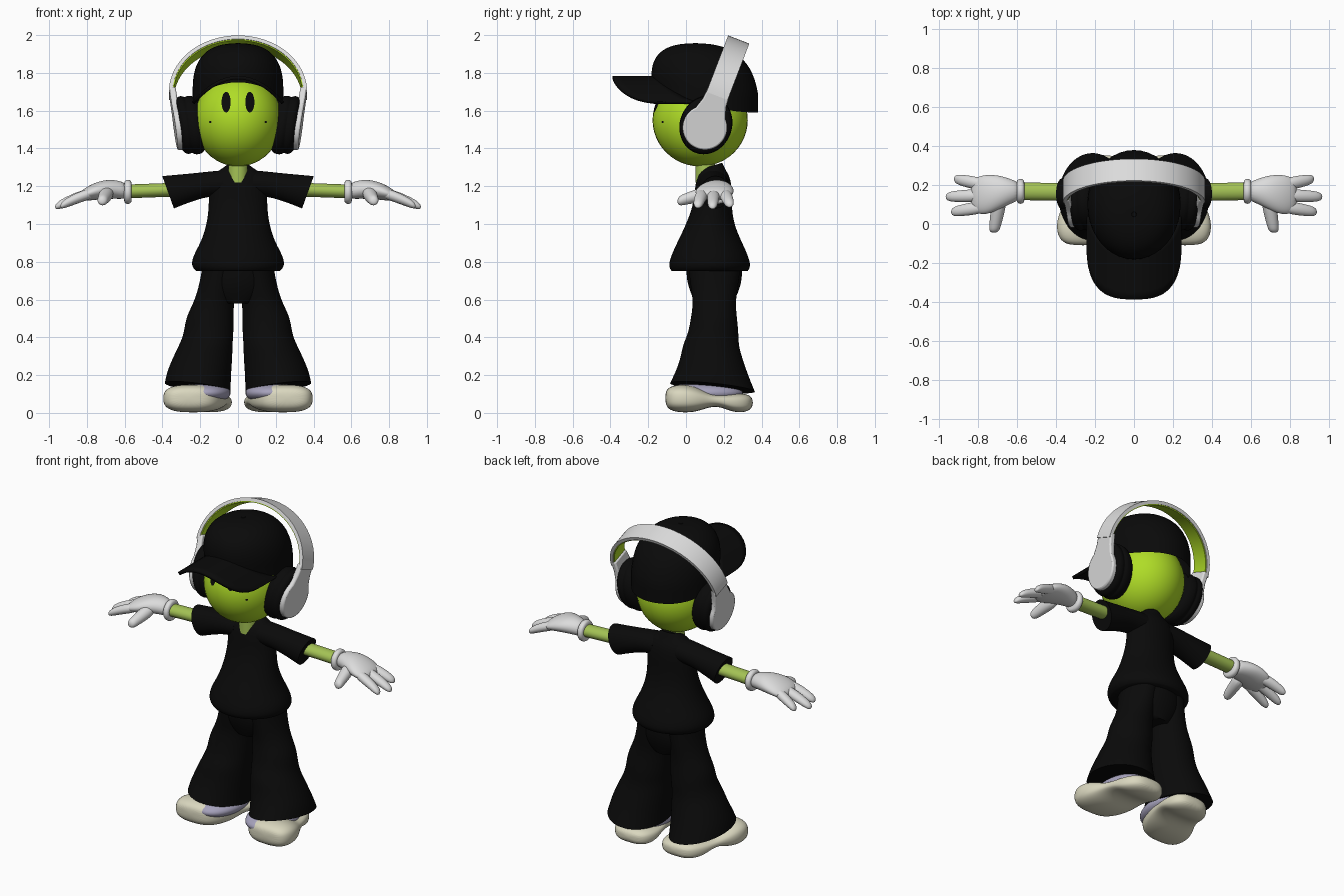
import bpy, bmesh, math
from math import sin, cos, pi, radians

if "Cube" in bpy.data.objects:
    bpy.data.objects.remove(bpy.data.objects["Cube"])


def material(name, rgb):
    m = bpy.data.materials.new(name)
    m.use_nodes = True
    m.diffuse_color = (*rgb, 1)
    m.node_tree.nodes["Principled BSDF"].inputs["Base Color"].default_value = (*rgb, 1)
    return m


BLACK = material("black cloth", (.003, .003, .003))
LIME = material("lime", (.43, .72, .02))
SKIN = material("olive skin", (.37, .54, .09))
WHITE = material("white glove", (.72, .72, .72))
CREAM = material("cream sole", (.7, .68, .52))
LAVENDER = material("lavender shoe", (.38, .36, .5))
SIDES = (("left", 1), ("right", -1))


def finish(name, bm, mat, sub=0, smooth=True, angle=45):
    bmesh.ops.recalc_face_normals(bm, faces=bm.faces)
    me = bpy.data.meshes.new(name)
    bm.to_mesh(me)
    bm.free()
    ob = bpy.data.objects.new(name, me)
    bpy.context.collection.objects.link(ob)
    me.materials.append(mat)
    if smooth:
        bpy.ops.object.select_all(action="DESELECT")
        ob.select_set(True)
        bpy.context.view_layer.objects.active = ob
        bpy.ops.object.shade_smooth_by_angle(angle=radians(angle))
    if sub:
        mod = ob.modifiers.new("smooth", "SUBSURF")
        mod.levels = mod.render_levels = sub
    return ob


def bridge(bm, rings, closed=True):
    n = len(rings[0])
    for r, q in zip(rings, rings[1:]):
        for i in range(n if closed else n - 1):
            j = (i + 1) % n
            bm.faces.new((r[i], r[j], q[j], q[i]))


def tube(name, axis, stations, mat, s=1, power=2, rounded=False, xf=None, segs=20):
    """Loft of ellipses; station = (position, centre a, centre b, radius a, radius b, shear a, shear b)."""
    bm = bmesh.new()
    crease = bm.edges.layers.float.new("crease_edge")
    rings = []
    for st in stations:
        p, ca, cb, ra, rb, sa, sb = (tuple(st) + (0, 0))[:7]
        ring = []
        for i in range(segs):
            t = 2 * pi * i / segs
            c, d = cos(t), sin(t)
            a = ra * math.copysign(abs(c) ** (2 / power), c)
            b = rb * math.copysign(abs(d) ** (2 / power), d)
            k = p + sa * a + sb * b
            co = {"x": (k, ca + a, cb + b), "y": (ca + a, k, cb + b), "z": (ca + a, cb + b, k)}[axis]
            x, y, z = xf(*co) if xf else co
            ring.append(bm.verts.new((x * s, y, z)))
        rings.append(ring)
    bridge(bm, rings)
    for ring in (rings[0], rings[-1]):
        cap = bm.faces.new(ring)
        if not rounded:
            for e in cap.edges:
                e[crease] = 1
    return finish(name, bm, mat, 2, angle=180 if rounded else 60)


def ellipsoid(name, centre, radii, mat):
    bm = bmesh.new()
    bmesh.ops.create_uvsphere(bm, u_segments=40, v_segments=24, radius=1)
    for v in bm.verts:
        v.co = [c + r * k for c, r, k in zip(centre, radii, v.co)]
    return finish(name, bm, mat)


# Head with painted eyes and freckles
HC, HR = (0, .075, 1.55), (.232, .252, .245)
ellipsoid("head", HC, HR, LIME)


def face_mark(name, cx, cz, rx, rz):
    bm = bmesh.new()
    rings = []
    for f in (.05, .5, 1):
        ring = []
        for i in range(20):
            x, z = cx + f * rx * cos(pi * i / 10), cz + f * rz * sin(pi * i / 10)
            d = 1 - (x / HR[0]) ** 2 - ((z - HC[2]) / HR[2]) ** 2
            ring.append(bm.verts.new((x, HC[1] - HR[1] * math.sqrt(d) - .004, z)))
        rings.append(ring)
    bridge(bm, rings)
    bm.faces.new(rings[0])
    finish(name, bm, BLACK)


for side, s in SIDES:
    face_mark(side + "_eye", s * .063, 1.645, .024, .055)
    face_mark(side + "_freckle", s * .147, 1.54, .006, .006)

# Cap crown: a boxy dome whose lower edge rises at the forehead
bm = bmesh.new()
rings = []
for k in range(17):
    t = k / 16 * .995
    ring = []
    for i in range(40):
        a = 2 * pi * i / 40
        f = -sin(a)
        low = 1.63 + .08 * f + .04 * f * f
        z = low + (1.955 - low) * sin(t * pi / 2)
        h = max(0, (z - 1.7) / .256)
        r = (1 - h ** 2.6) ** (1 / 2.6)
        ring.append(bm.verts.new((.24 * r * cos(a), .105 + .275 * r * sin(a) - .055 * h, z)))
    rings.append(ring)
bridge(bm, rings)
bm.faces.new(rings[-1])
finish("cap_crown", bm, BLACK)
tube("cap_button", "z", [(1.94, 0, .05, .02, .02), (1.958, 0, .05, .012, .012)], BLACK)

# Cap brim, arched down at the sides
bm = bmesh.new()
rows = []
for i in range(25):
    u = sin(pi / 2 * (i / 12 - 1))
    base = .09 - .23 * math.sqrt(max(0, 1 - u * u))
    tip = -.09 - .298 * max(0, 1 - abs(u) ** 2.8) ** (1 / 2.8)
    rows.append([bm.verts.new((.238 * u, base + (tip - base) * v / 6, 1.775 - .135 * u * u))
                 for v in range(7)])
bridge(bm, rows, closed=False)
brim = finish("cap_brim", bm, BLACK)
solid = brim.modifiers.new("thickness", "SOLIDIFY")
solid.thickness, solid.offset = .018, 0

# Headphones, built in a frame leaning backwards
LEAN = radians(21)


def lean(x, v, h):
    return (x, .1 + v * cos(LEAN) + h * sin(LEAN), 1.51 - v * sin(LEAN) + h * cos(LEAN))


def strap(name, outer, inner, half, mat):
    bm = bmesh.new()
    rings = []
    for i in range(41):
        a = pi * i / 40
        rings.append([bm.verts.new(lean((.366 - o) * cos(a), v, .18 + (.32 - o) * sin(a)))
                      for o, v in ((outer, -half), (outer, half), (inner, half), (inner, -half))])
    bridge(bm, rings)
    for r in (rings[0], rings[-1]):
        bm.faces.new(r)
    finish(name, bm, mat)


strap("headband", 0, .02, .06, WHITE)
strap("headband_lining", .018, .026, .055, LIME)

edge = [(.06, .21), (.066, .14)]
edge += [(.118 * cos(radians(a)), .118 * sin(radians(a))) for a in range(45, -91, -9)]
edge += [(-v, h) for v, h in reversed(edge[:-1])]
for side, s in SIDES:
    bm = bmesh.new()
    rings = []
    for depth in (0, .035):
        ring = []
        for v, h in edge:
            x, y, z = lean(.336 + .14 * h - depth, v, h)
            ring.append(bm.verts.new((x * s, y, z)))
        rings.append(ring)
    bridge(bm, rings)
    for r in rings:
        bm.faces.new(r)
    shell = finish(side + "_earcup_shell", bm, WHITE)
    bev = shell.modifiers.new("soft_edge", "BEVEL")
    bev.width, bev.segments, bev.limit_method = .008, 2, "ANGLE"
    tube(side + "_ear_pad", "x",
         [(x, 0, .015, r, r * 1.14, 0, .14) for x, r in
          ((.185, .1), (.2, .135), (.25, .144), (.262, .13), (.275, .14), (.3, .137), (.312, .12))],
         BLACK, s, xf=lean)

# Neck, shirt and hips
tube("neck", "z", [(1.22, 0, .105, .055, .055), (1.36, 0, .1, .05, .05)], SKIN)
tube("shirt", "z",
     [(.752, 0, .125, .225, .205), (.775, 0, .125, .252, .222), (.83, 0, .125, .243, .208),
      (.9, 0, .125, .2, .175), (1, 0, .127, .166, .127), (1.1, 0, .14, .156, .103),
      (1.18, 0, .145, .157, .1), (1.25, 0, .145, .15, .09), (1.285, 0, .145, .1, .065),
      (1.31, 0, .145, .06, .048, 0, .3)], BLACK)
tube("hips", "z", [(.58, 0, .15, .1, .1), (.63, 0, .15, .17, .125), (.7, 0, .15, .19, .15),
                   (.8, 0, .15, .17, .15)], BLACK)

for side, s in SIDES:
    # Sleeve, arm and glove cuff
    tube(side + "_sleeve", "x",
         [(.08, .145, 1.215, .08, .07), (.16, .148, 1.212, .078, .066), (.26, .152, 1.19, .077, .077),
          (.37, .155, 1.168, .08, .087, 0, .36)], BLACK, s)
    tube(side + "_arm", "x", [(.3, .165, 1.183, .046, .037), (.6, .168, 1.172, .046, .037)], SKIN, s)
    tube(side + "_glove_cuff", "x",
         [(x, .168, 1.17, r, r) for x, r in
          ((.562, .045), (.567, .062), (.585, .067), (.6, .06), (.604, .045))], WHITE, s, rounded=True)
    # Glove palm, three fingers and thumb
    tube(side + "_palm", "x",
         [(.585, .168, 1.172, .045, .04), (.63, .168, 1.182, .062, .049), (.69, .163, 1.185, .088, .052),
          (.75, .152, 1.175, .103, .047), (.8, .148, 1.16, .1, .038), (.84, .147, 1.147, .07, .022)],
         WHITE, s, rounded=True)
    for finger, tip_x, y0, tip_y, z_tip in (("rear", .925, .2, .232, 1.1), ("middle", .968, .148, .14, 1.09),
                                            ("front", .94, .09, .062, 1.095)):
        tube(f"{side}_{finger}_finger", "x",
             [(.76 + (tip_x - .76) * t, y0 + (tip_y - y0) * t, 1.165 + (z_tip - 1.165) * t ** 1.4, r, r * .9)
              for t, r in ((0, .03), (.35, .035), (.7, .031), (.9, .026), (.98, .016), (1, .006))],
             WHITE, s, rounded=True, segs=12)
    tube(side + "_thumb", "y",
         [(.13 - .175 * t, .69 + .03 * t, 1.17 - .05 * t, r, r) for t, r in
          ((0, .04), (.4, .038), (.75, .032), (.92, .028), (.98, .018), (1, .006))],
         WHITE, s, rounded=True, segs=12)
    # Baggy trouser leg with sloped hem
    tube(side + "_trouser_leg", "z",
         [(.135, .213, .14, .177, .228, .13, -.1), (.2, .208, .137, .172, .198, .08, -.05),
          (.29, .188, .135, .16, .165), (.36, .17, .13, .143, .15), (.42, .155, .145, .132, .135),
          (.5, .15, .148, .13, .124), (.58, .13, .15, .108, .113), (.66, .11, .15, .1, .125),
          (.77, .095, .15, .095, .14)], BLACK, s)
    # Shoe upper and chunky arched sole, toes turned out
    ellipsoid(side + "_shoe_upper", (s * .175, .1, .105), (.135, .2, .06), LAVENDER)
    tube(side + "_shoe_sole", "y",
         [(y, x, (lo + hi) / 2, w, (hi - lo) / 2) for y, x, w, lo, hi in
          ((-.11, .262, .06, .05, .11), (-.09, .256, .125, .012, .14), (-.02, .243, .16, 0, .155),
           (.06, .222, .165, .005, .138), (.13, .195, .148, .035, .1), (.19, .18, .145, .03, .098),
           (.25, .17, .142, .002, .105), (.32, .163, .115, .002, .103), (.355, .16, .06, .03, .08))],
         CREAM, s, power=2.8, rounded=True, segs=24)
